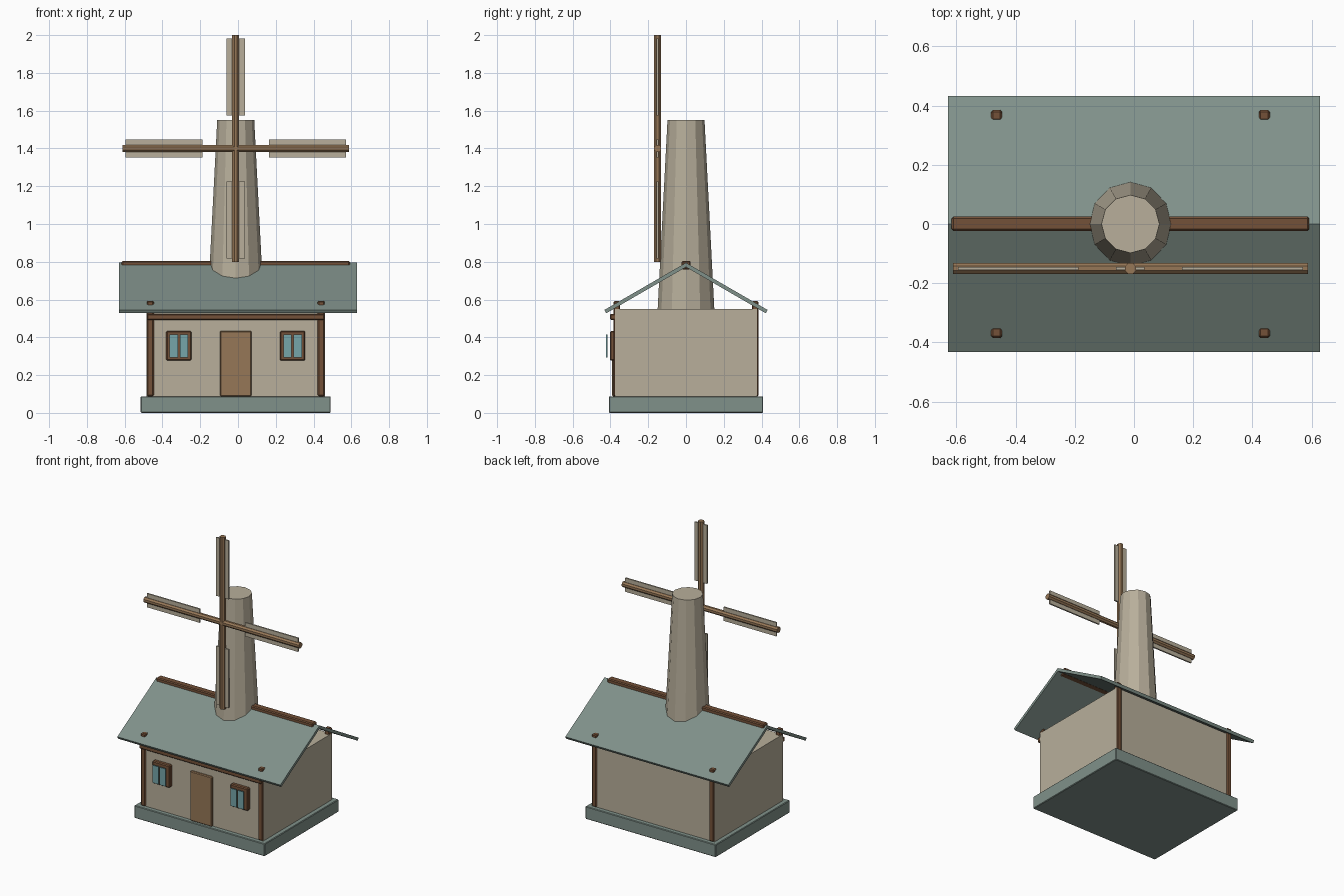
import bpy, math
from mathutils import Matrix

if "Cube" in bpy.data.objects:
    bpy.data.objects.remove(bpy.data.objects["Cube"])

CX = -0.012          # centre line of everything except the roof


def material(name, rgb):
    m = bpy.data.materials.new(name)
    lin = [((c / 255 + 0.055) / 1.055) ** 2.4 for c in rgb]
    m.diffuse_color = (*lin, 1)
    m.use_nodes = True
    m.node_tree.nodes["Principled BSDF"].inputs["Base Color"].default_value = m.diffuse_color
    return m


PLASTER = material("beige plaster", (184, 175, 155))
TEAL = material("grey teal", (128, 145, 138))
WOOD = material("dark wood", (116, 81, 56))
LIGHT_WOOD = material("light wood", (150, 119, 87))
GLASS = material("blue glass", (118, 166, 170))


def finish(ob, name, mat, bevel=0):
    ob.name = name
    ob.data.materials.append(mat)
    if bevel:
        b = ob.modifiers.new("soft_edges", "BEVEL")
        b.width = bevel
        b.segments = 1
    return ob


def box(name, mat, x, y, z, bevel=0):
    """Box from (min, max) ranges on each axis."""
    bpy.ops.mesh.primitive_cube_add(size=1)
    ob = bpy.context.object
    size = [r[1] - r[0] for r in (x, y, z)]
    mid = [(r[0] + r[1]) / 2 for r in (x, y, z)]
    ob.data.transform(Matrix.Translation(mid) @ Matrix.Diagonal((*size, 1)))
    return finish(ob, name, mat, bevel)


def span(centre, half):
    return (centre - half, centre + half)


# Foundation and walls
box("foundation", TEAL, span(CX, 0.503), (-0.408, 0.408), (0, 0.088), 0.004)
box("walls", PLASTER, span(CX, 0.4715), (-0.377, 0.377), (0.088, 0.55))

# Corner posts, their tops reaching through the roof
for sx in (-1, 1):
    for sy in (-1, 1):
        box("corner_post", WOOD, span(CX + sx * 0.4525, 0.0185),
            span(sy * 0.367, 0.0175), (0.088, 0.592), 0.006)

# Beam under the front eave
box("eave_beam", WOOD, span(CX, 0.47), (-0.402, -0.37), (0.492, 0.524), 0.005)

# Roof slopes with open gables
run, drop, top = 0.432, 0.25, 0.795
for sy, side in ((-1, "front"), (1, "back")):
    profile = [(0, top), (run, top - drop),
               (run - 0.01, top - drop - 0.0173), (0, top - 0.023)]
    verts = [(x, sy * y, z) for x in (-0.629, 0.629) for y, z in profile]
    faces = [(0, 1, 2, 3), (7, 6, 5, 4)]
    faces += [(i, i + 4, (i + 1) % 4 + 4, (i + 1) % 4) for i in range(4)]
    if sy > 0:
        faces = [f[::-1] for f in faces]
    me = bpy.data.meshes.new("roof")
    me.from_pydata(verts, [], faces)
    ob = bpy.data.objects.new("roof", me)
    bpy.context.collection.objects.link(ob)
    finish(ob, side + "_roof_slope", TEAL)
    # consistent outward normals
    bpy.context.view_layer.objects.active = ob
    bpy.ops.object.select_all(action="DESELECT")
    ob.select_set(True)
    bpy.ops.object.mode_set(mode="EDIT")
    bpy.ops.mesh.select_all(action="SELECT")
    bpy.ops.mesh.normals_make_consistent(inside=False)
    bpy.ops.object.mode_set(mode="OBJECT")

box("ridge_beam", WOOD, span(CX, 0.604), (-0.023, 0.025), (0.76, 0.805), 0.006)

# Door
box("door", LIGHT_WOOD, span(CX, 0.084), (-0.392, -0.37), (0.088, 0.434), 0.005)

# Windows: a wooden frame with two raised panes
for sx in (-1, 1):
    wx = CX + sx * 0.301
    box("window_frame", WOOD, span(wx, 0.067), (-0.403, -0.37), (0.277, 0.433), 0.006)
    for px in (-1, 1):
        box("window_pane", GLASS, span(wx + px * 0.027, 0.022),
            (-0.424, -0.416), (0.293, 0.415))

# Tapered twelve-sided tower
bpy.ops.mesh.primitive_cone_add(vertices=12, radius1=0.15, radius2=0.098,
                                depth=1.0, location=(CX, 0, 1.05))
finish(bpy.context.object, "tower", PLASTER)

# Sail cross: two octagonal spars
SY, SZ = -0.15, 1.4
for name, turn in (("vertical_spar", 0), ("horizontal_spar", math.pi / 2)):
    bpy.ops.mesh.primitive_cylinder_add(vertices=8, radius=0.02, depth=1.2)
    ob = bpy.context.object
    ob.data.transform(Matrix.Translation((CX, SY, SZ))
                      @ Matrix.Rotation(turn, 4, "Y")
                      @ Matrix.Rotation(math.pi / 8, 4, "Z"))
    finish(ob, name, LIGHT_WOOD)

# Four thin sail panels around the cross
for s in (-1, 1):
    far = span(s * 0.379, 0.204)
    box("sail_panel", PLASTER, span(CX, 0.048), span(SY, 0.005),
        (SZ + far[0], SZ + far[1]))
    box("sail_panel", PLASTER, (CX + far[0], CX + far[1]), span(SY, 0.005),
        span(SZ, 0.048))
